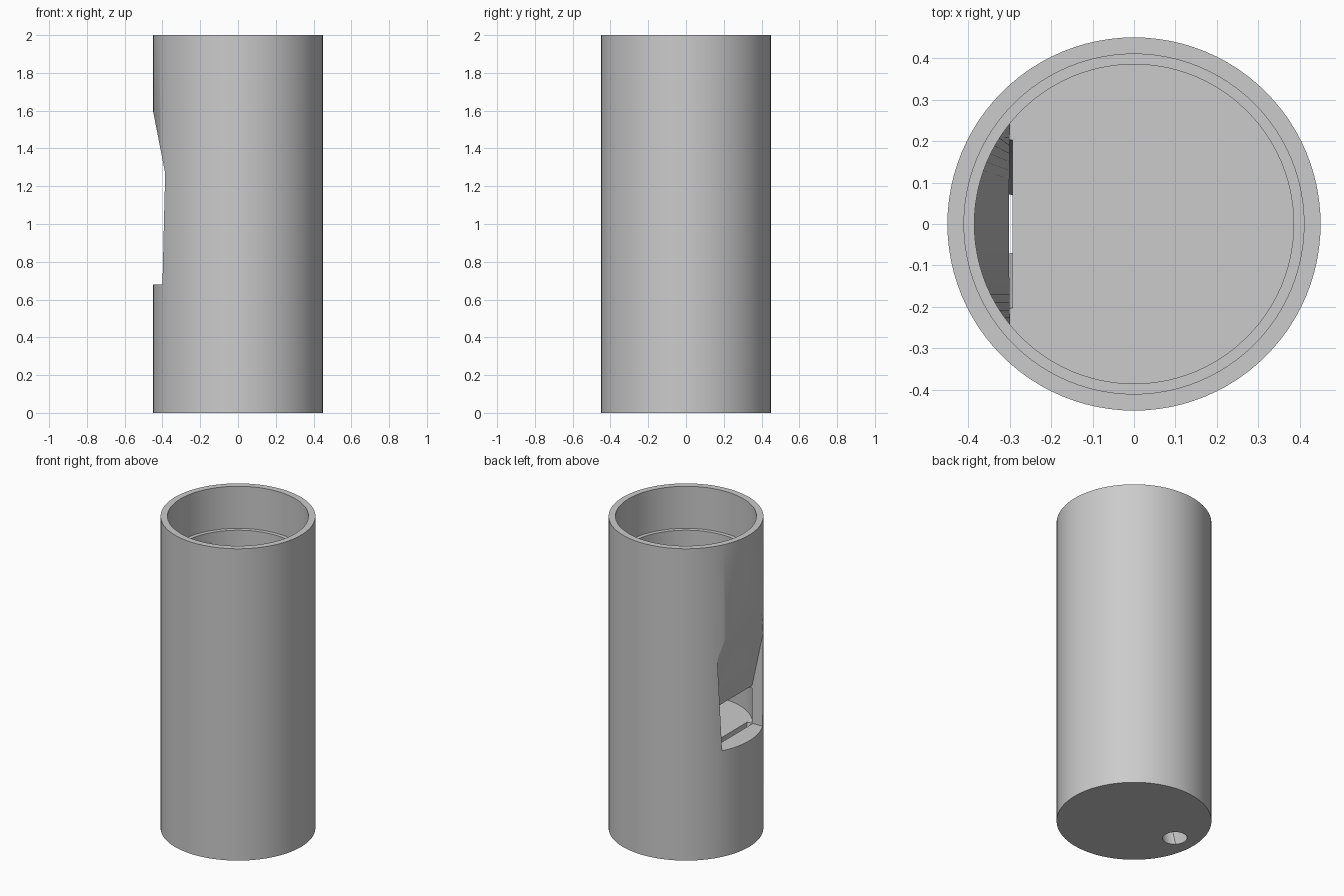
import bpy, bmesh, math

cube = bpy.data.objects.get("Cube")
if cube:
    bpy.data.objects.remove(cube, do_unlink=True)

# Main sizes
OUTER, SOCKET, BORE = 0.45, 0.41, 0.385
HEIGHT, LEDGE, FLOOR = 2.0, 1.73, 0.68
LIP_X, LIP_Z = -0.3, 0.915

grey = bpy.data.materials.new("plain_grey")
grey.use_nodes = True
colour = (0.6, 0.6, 0.6, 1)
grey.diffuse_color = colour
grey.node_tree.nodes["Principled BSDF"].inputs["Base Color"].default_value = colour


def make_object(name, bm):
    bmesh.ops.recalc_face_normals(bm, faces=bm.faces)
    mesh = bpy.data.meshes.new(name)
    bm.to_mesh(mesh)
    bm.free()
    mesh.materials.append(grey)
    ob = bpy.data.objects.new(name, mesh)
    bpy.context.collection.objects.link(ob)
    return ob


def loft(name, rings):
    """Closed solid through rings that have equal point counts."""
    bm = bmesh.new()
    rows = [[bm.verts.new(p) for p in ring] for ring in rings]
    n = len(rows[0])
    for a, b in zip(rows, rows[1:]):
        for i in range(n):
            j = (i + 1) % n
            bm.faces.new((a[i], a[j], b[j], b[i]))
    bm.faces.new(rows[0])
    bm.faces.new(rows[-1])
    return make_object(name, bm)


def activate(ob):
    bpy.ops.object.select_all(action='DESELECT')
    ob.select_set(True)
    bpy.context.view_layer.objects.active = ob


def cut(ob, cutter):
    activate(ob)
    mod = ob.modifiers.new("cut", 'BOOLEAN')
    mod.operation = 'DIFFERENCE'
    mod.solver = 'EXACT'
    mod.object = cutter
    bpy.ops.object.modifier_apply(modifier=mod.name)


# Tube with stepped bore, turned from a profile
profile = [(0, 0), (OUTER, 0), (OUTER, HEIGHT), (SOCKET, HEIGHT),
           (SOCKET, LEDGE), (BORE, LEDGE), (BORE, FLOOR), (0, FLOOR)]
bm = bmesh.new()
points = [bm.verts.new((r, 0, z)) for r, z in profile]
edges = [bm.edges.new(pair) for pair in zip(points, points[1:])]
bmesh.ops.spin(bm, geom=points + edges, cent=(0, 0, 0), axis=(0, 0, 1),
               angle=math.tau, steps=96)
bmesh.ops.remove_doubles(bm, verts=bm.verts, dist=0.0001)
tube = make_object("tube", bm)

# Sounding lip: ruled thickening from a straight edge up to an arc on the bore
steps = 24
radius = BORE + 0.001
half = math.acos(-LIP_X / radius)
angles = [math.pi + half * (2 * i / steps - 1) for i in range(steps + 1)]
sections = []
for a in angles:
    x, y = radius * math.cos(a), radius * math.sin(a)
    sections.append([(LIP_X + 0.0005, y, LIP_Z - 0.015), (x - 0.0005, y, LIP_Z - 0.015),
                     (x, y, LEDGE - 0.03)])
lip = loft("sounding_lip", sections)

# Mouth cutter: wedge with a sloping roof and slightly flared sides
mouth_profile = [(-0.6, FLOOR), (-0.28, FLOOR), (-0.28, LIP_Z),
                 (-0.317, LIP_Z), (-0.55, 2.115), (-0.6, 2.115)]
mouth = loft("mouth_cutter", [
    [(x, side * (0.206 + 0.045 * (z - FLOOR)), z) for x, z in mouth_profile]
    for side in (-1, 1)])

# Windway cutter: round inlet changing into a wide flat slit
inlet, outlet = [], []
for i in range(48):
    a = math.tau * i / 48
    c, s = math.cos(a), math.sin(a)
    k = max(abs(c), abs(s))
    inlet.append((-0.31 + 0.07 * c, 0.07 * s, -0.01))
    outlet.append((-0.312 + 0.018 * c / k, 0.205 * s / k, FLOOR + 0.01))
windway = loft("windway_cutter", [inlet, outlet])

cut(tube, mouth)
cut(tube, windway)
cut(lip, mouth)
for cutter in (mouth, windway):
    bpy.data.objects.remove(cutter, do_unlink=True)

# Smooth walls, crisp edges
for ob in (tube, lip):
    activate(ob)
    bpy.ops.object.shade_smooth_by_angle(angle=math.radians(25))
